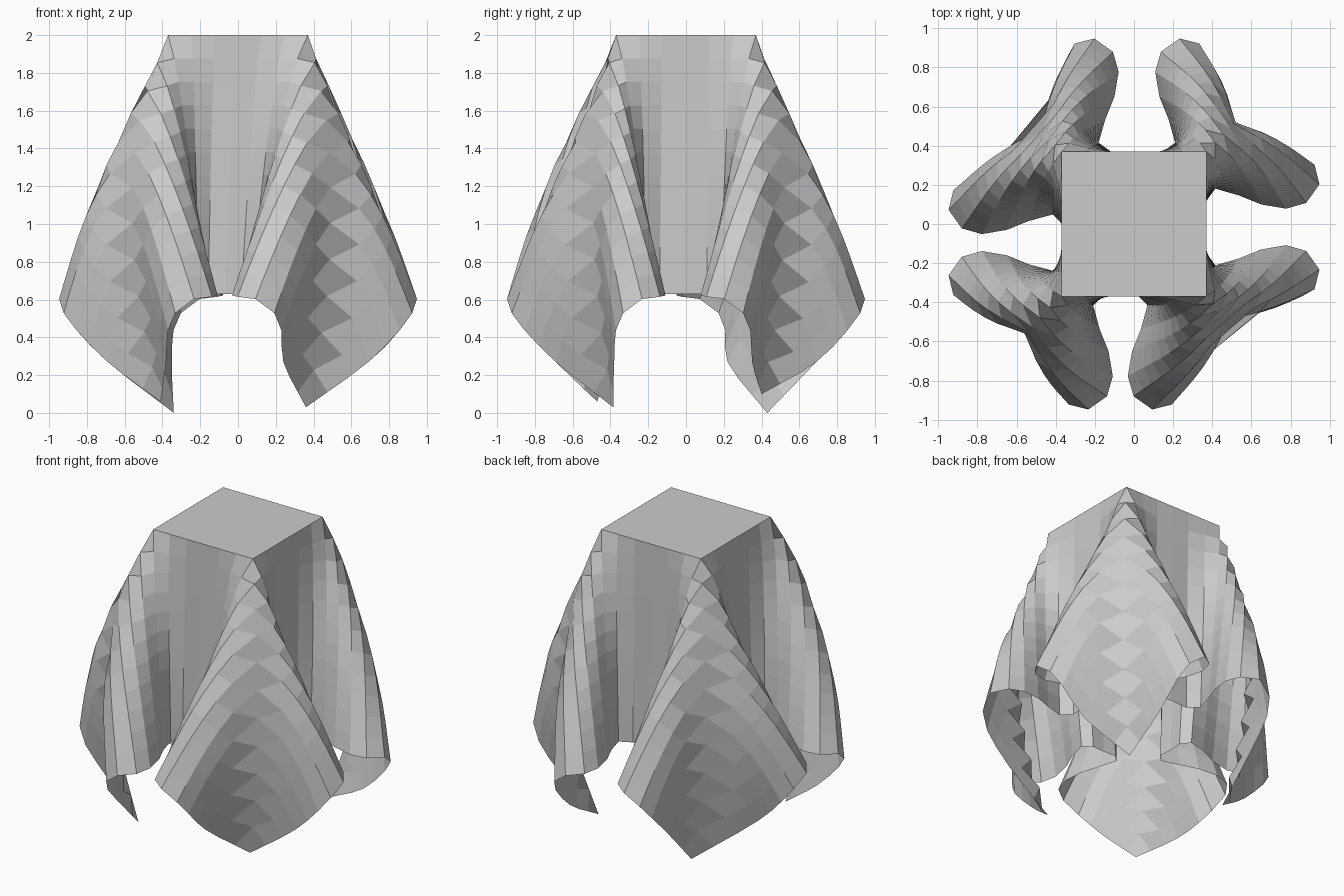
import bpy, math
from mathutils import Vector

if "Cube" in bpy.data.objects:
    bpy.data.objects.remove(bpy.data.objects["Cube"], do_unlink=True)

N, TOP = 14, 3            # cells from centre to hem, and from centre to the top edge
HALF = 0.37
CELL = HALF / TOP

# Sideways position of the fold on each side, by (axis, side sign, sign along side)
FOLD = {
    ("x", 1, 1): 0.24, ("x", 1, -1): 0.27, ("x", -1, 1): 0.11, ("x", -1, -1): 0.30,
    ("y", 1, 1): 0.27, ("y", 1, -1): 0.24, ("y", -1, 1): 0.13, ("y", -1, -1): 0.27,
}

# Reach of the valley and the hanging tip at each corner
CORNER = {
    (1, 1): (0.52, (0.37, 0.40, 0.10)), (-1, 1): (0.48, (0.34, 0.43, 0)),
    (-1, -1): (0.56, (0.41, 0.47, 0.06)), (1, -1): (0.49, (0.36, 0.385, 0.03)),
}

# Corner valley from the top corner downward: cell, share of its reach, height
VALLEY = [(3, 0, 2), (4.7, 0.5, 1.75), (6.3, 0.85, 1.5), (8.5, 1, 1.1), (11.2, 0.8, 0.58)]


def spline(keys, t):
    """Smooth curve through (parameter, point) keys."""
    def slope(k):
        lo, hi = max(k - 1, 0), min(k + 1, len(keys) - 1)
        return (keys[hi][1] - keys[lo][1]) / (keys[hi][0] - keys[lo][0])
    k = 0
    while k < len(keys) - 2 and t > keys[k + 1][0]:
        k += 1
    (t0, p0), (t1, p1) = keys[k], keys[k + 1]
    d = t1 - t0
    s = (t - t0) / d
    return (p0 * (1 + 2 * s) * (1 - s) ** 2 + slope(k) * d * s * (1 - s) ** 2
            + p1 * s * s * (3 - 2 * s) + slope(k + 1) * d * s * s * (s - 1))


def valley(b, reach, tip):
    keys = []
    for cell, share, z in VALLEY:
        out = HALF + share * (reach - HALF)
        keys.append((cell, Vector((out, out, z))))
    return spline(keys + [(N, tip)], b)


def hem(b, c, mid, tip):
    """Hem from the middle of a side, round the fold, to the cloth tip."""
    keys = [(0, 0.37, mid, 0.63), (1.6, 0.375, c - 0.07, 0.63), (2.4, 0.47, c - 0.07, 0.64),
            (4, 0.65, c - 0.14, 0.63), (5.2, 0.80, c - 0.16, 0.62), (6.5, 0.92, c - 0.10, 0.61),
            (7.3, 0.95, c, 0.59), (8.5, 0.89, c + 0.09, 0.48), (11, 0.69, c + 0.11, 0.27)]
    return spline([(k, Vector(p)) for k, *p in keys] + [(N, tip)], b)


def drape(a, b, c, mid, reach, tip):
    """Point on a hanging thread: a cells outward, b cells along the side."""
    first = max(b, TOP)
    start = valley(b, reach, tip) if b > TOP else Vector((HALF, b * CELL, 2))
    if a == first:
        return start
    t = (a - first) / (N - first)
    end = hem(b, c, mid, tip)
    p = start.lerp(end, t)
    p.y = start.y + (end.y - start.y) * t ** 0.75
    if b > 1:             # folds billow outward, most of all just below the top
        p.x += 0.09 * math.sin(math.pi * t ** 0.6) * math.sin(math.pi * (b - 1) / (N - 1))
    return p


def cloth_point(i, j):
    a, b = abs(i), abs(j)
    if max(a, b) <= TOP:
        return Vector((i * CELL, j * CELL, 2))
    sx, sy = (1 if i >= 0 else -1), (1 if j >= 0 else -1)
    axis, side, along = ("x", sx, sy) if a >= b else ("y", sy, sx)
    c = FOLD[axis, side, along]
    mid = (c - FOLD[axis, side, -along]) / 2
    reach, tip = CORNER[sx, sy]
    tip = Vector(tip)
    if axis == "y":
        tip.x, tip.y = tip.y, tip.x
    p = drape(max(a, b), min(a, b), c, mid, reach, tip)
    if axis == "y":
        p.x, p.y = p.y, p.x
    return Vector((p.x * sx, p.y * sy, p.z))


# Square cloth woven as one grid
span = range(-N, N + 1)
row = len(span)
verts = [cloth_point(i, j) for j in span for i in span]
faces = [(k, k + 1, k + row + 1, k + row)
         for j in range(row - 1) for k in range(j * row, j * row + row - 1)]
mesh = bpy.data.meshes.new("draped_cloth")
mesh.from_pydata(verts, [], faces)
mesh.update()
cloth = bpy.data.objects.new("draped_cloth", mesh)
bpy.context.collection.objects.link(cloth)

# Plain grey fabric
grey = bpy.data.materials.new("grey_fabric")
grey.use_nodes = True
grey.diffuse_color = (0.6, 0.6, 0.6, 1)
grey.node_tree.nodes["Principled BSDF"].inputs["Base Color"].default_value = (0.6, 0.6, 0.6, 1)
mesh.materials.append(grey)
